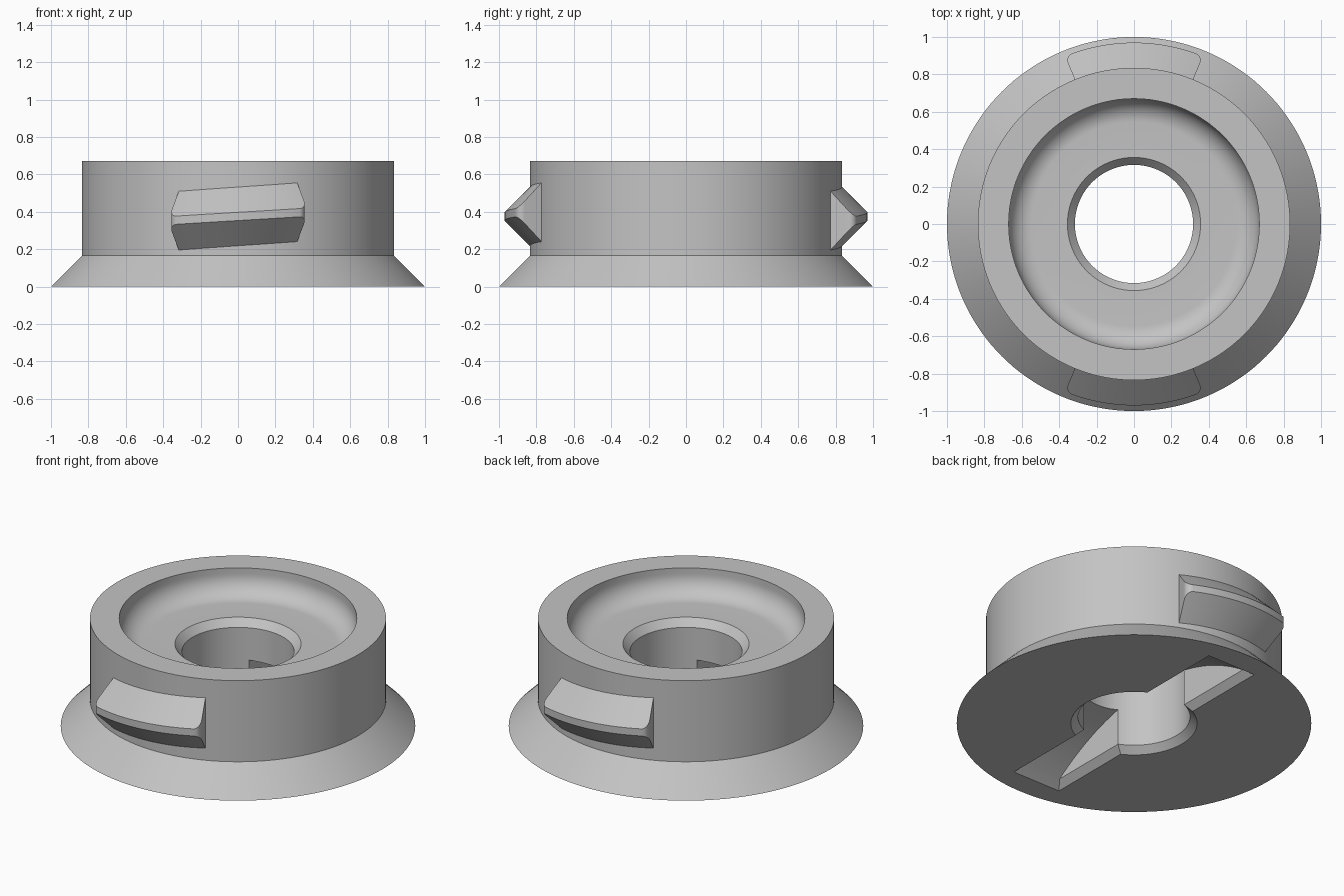
import bpy, bmesh, math
from mathutils import Vector, Matrix

cube = bpy.data.objects.get("Cube")
if cube:
    bpy.data.objects.remove(cube, do_unlink=True)

grey = bpy.data.materials.new("light_grey")
grey.use_nodes = True
COLOUR = (0.55, 0.55, 0.55, 1)
grey.diffuse_color = COLOUR
grey.node_tree.nodes["Principled BSDF"].inputs["Base Color"].default_value = COLOUR


def make_object(name, bm):
    bmesh.ops.recalc_face_normals(bm, faces=bm.faces)
    mesh = bpy.data.meshes.new(name)
    bm.to_mesh(mesh)
    bm.free()
    mesh.materials.append(grey)
    obj = bpy.data.objects.new(name, mesh)
    bpy.context.collection.objects.link(obj)
    return obj


def activate(obj):
    bpy.ops.object.select_all(action='DESELECT')
    obj.select_set(True)
    bpy.context.view_layer.objects.active = obj


def smooth(obj):
    activate(obj)
    bpy.ops.object.shade_smooth_by_angle(angle=math.radians(25))


def lathe(name, profile, steps=144):
    bm = bmesh.new()
    verts = [bm.verts.new((r, 0, z)) for r, z in profile]
    edges = [bm.edges.new((a, b)) for a, b in zip(verts, verts[1:] + verts[:1])]
    bmesh.ops.spin(bm, geom=verts + edges, cent=(0, 0, 0), axis=(0, 0, 1),
                   angle=math.tau, steps=steps, use_merge=True)
    bmesh.ops.remove_doubles(bm, verts=bm.verts, dist=1e-5)
    return make_object(name, bm)


# Ring body: flared foot, dished top and chamfered bore
FLOOR, FILLET, DISH = 0.51, 0.125, 0.67
dish_curve = [(DISH - FILLET + FILLET * math.cos(t), FLOOR + FILLET - FILLET * math.sin(t))
              for t in (math.pi / 2 * i / 12 for i in range(13))]
body = lathe("ring_body",
             [(0.356, 0), (1, 0), (0.835, 0.165), (0.835, 0.67), (DISH, 0.67)]
             + dish_curve
             + [(0.356, FLOOR), (0.316, FLOOR - 0.045), (0.316, 0.04)])


# Curved driver slot under the body, with chamfered long edges
SLOT_R, SLOT_Z, SLOT_HALF, CHAMFER = 1.39, -1.095, 0.126, 0.04


def slot_cutter(name, half_width, flared):
    bm = bmesh.new()
    place = Matrix.Translation((0, 0, SLOT_Z)) @ Matrix.Rotation(math.pi / 2, 4, 'Y')
    bmesh.ops.create_cone(bm, cap_ends=True, segments=192, radius1=SLOT_R, radius2=SLOT_R,
                          depth=2 * half_width, matrix=place)
    planes = [(Vector((0, 0, -0.1)), Vector((0, 0, -1)))]
    if flared:
        planes += [(Vector((s * (SLOT_HALF + CHAMFER), 0, 0)), Vector((s, 0, 1))) for s in (-1, 1)]
    for point, normal in planes:
        cut = bmesh.ops.bisect_plane(bm, geom=bm.verts[:] + bm.edges[:] + bm.faces[:],
                                     plane_co=point, plane_no=normal, clear_outer=True)
        rim = [e for e in cut["geom_cut"] if isinstance(e, bmesh.types.BMEdge)]
        bmesh.ops.holes_fill(bm, edges=rim, sides=0)
    return make_object(name, bm)


for cutter in (slot_cutter("slot_cutter", SLOT_HALF, False),
               slot_cutter("slot_chamfer_cutter", 0.4, True)):
    cutter.hide_render = True
    mod = body.modifiers.new("slot", 'BOOLEAN')
    mod.operation = 'DIFFERENCE'
    mod.solver = 'EXACT'
    mod.object = cutter
    activate(body)
    bpy.ops.object.modifier_apply(modifier=mod.name)
    bpy.data.objects.remove(cutter, do_unlink=True)
smooth(body)


# Slanted lugs: a pointed section swept round the wall, with rounded end corners
WALL, TIP, HALF_H, ROUND, SPAN = 0.835, 0.97, 0.157, 0.04, math.radians(22.3)


def lug(name, heading):
    inset = [ROUND * (1 - math.cos(math.pi / 2 * i / 8)) / TIP for i in range(9)]
    mids = [(SPAN - inset[-1]) * i / 10 for i in range(-9, 10)]
    angles = [-SPAN + d for d in inset] + mids + [SPAN - d for d in reversed(inset)]
    bm = bmesh.new()
    rows = []
    for a in angles:
        d = min(ROUND, (SPAN - abs(a)) * TIP)
        tip = TIP - ROUND + math.sqrt(max(0, ROUND ** 2 - (ROUND - d) ** 2))
        mid_z = 0.375 + 0.0225 * a / SPAN
        root = WALL - 0.035
        section = [(root, HALF_H + WALL - root), (tip, HALF_H + WALL - tip)]
        section += [(r, -h) for r, h in reversed(section)]
        c, s = math.cos(heading + a), math.sin(heading + a)
        rows.append([bm.verts.new((r * c, r * s, mid_z + h)) for r, h in section])
    for low, high in zip(rows, rows[1:]):
        for i in range(4):
            j = (i + 1) % 4
            bm.faces.new((low[i], low[j], high[j], high[i]))
    bm.faces.new(rows[0])
    bm.faces.new(rows[-1])
    smooth(make_object(name, bm))


lug("front_lug", -math.pi / 2)
lug("back_lug", math.pi / 2)
